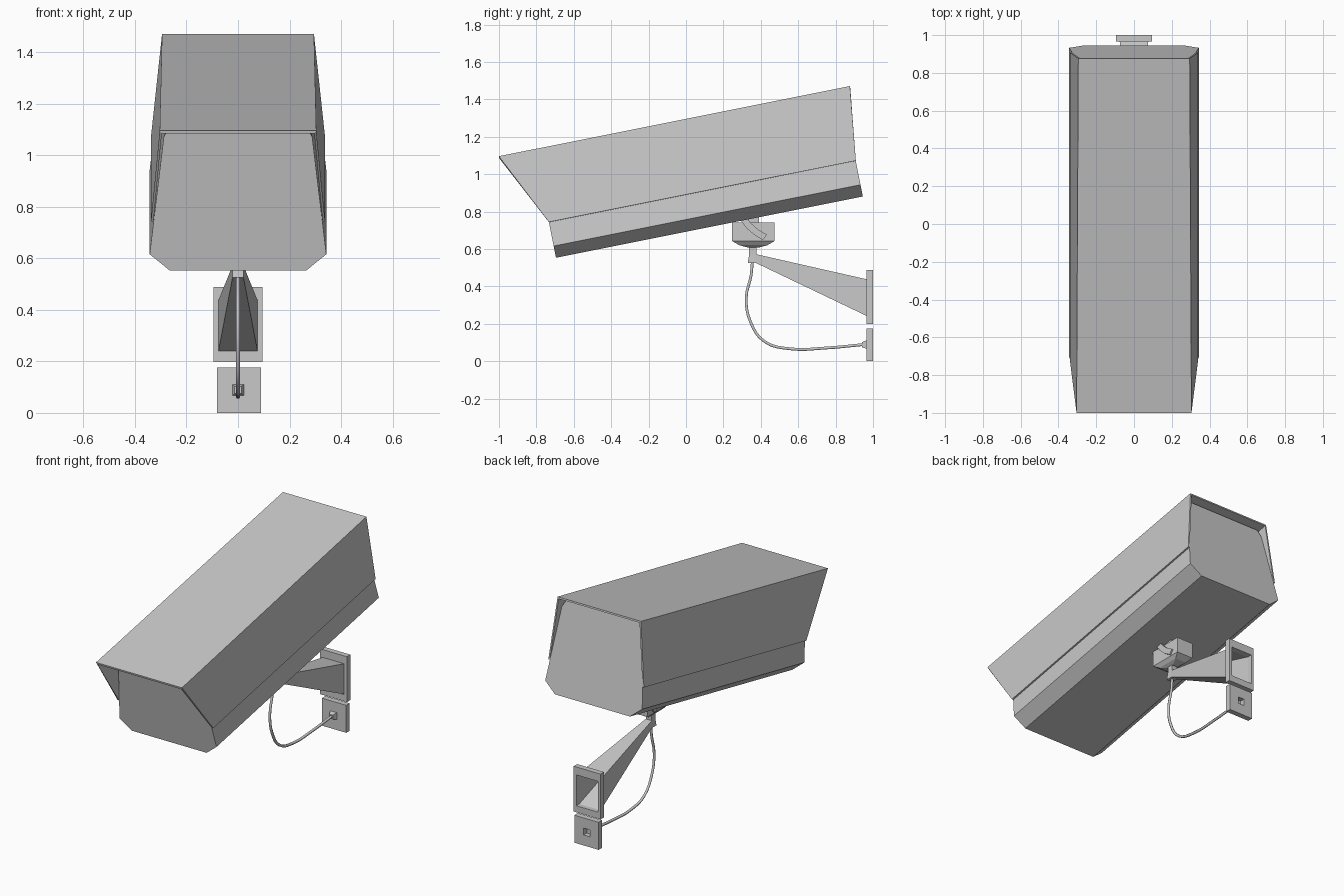
import bpy
import bmesh
from mathutils import Vector

cube = bpy.data.objects.get("Cube")
if cube:
    bpy.data.objects.remove(cube, do_unlink=True)

grey = bpy.data.materials.new("light grey")
grey.use_nodes = True
grey.diffuse_color = (0.58, 0.58, 0.58, 1)
grey.node_tree.nodes["Principled BSDF"].inputs["Base Color"].default_value = grey.diffuse_color


def loft(name, rings, closed=True, caps=(True, True)):
    """Skin a series of equal-length rings, optionally closing the ends."""
    bm = bmesh.new()
    loops = [[bm.verts.new(p) for p in ring] for ring in rings]
    count = len(rings[0])
    for a, b in zip(loops, loops[1:]):
        for i in range(count if closed else count - 1):
            j = (i + 1) % count
            bm.faces.new((a[i], a[j], b[j], b[i]))
    for loop, cap in ((loops[0], caps[0]), (loops[-1], caps[1])):
        if cap:
            bm.faces.new(loop)
    bmesh.ops.recalc_face_normals(bm, faces=bm.faces)
    mesh = bpy.data.meshes.new(name)
    bm.to_mesh(mesh)
    bm.free()
    obj = bpy.data.objects.new(name, mesh)
    mesh.materials.append(grey)
    bpy.context.collection.objects.link(obj)
    return obj


def rect_y(y, half, z0, z1, cx=0.0):
    """Rectangle facing the front at depth y."""
    return [(cx - half, y, z0), (cx + half, y, z0), (cx + half, y, z1), (cx - half, y, z1)]


def rect_z(z, half, y0, y1):
    """Level rectangle at height z."""
    return [(-half, y0, z), (half, y0, z), (half, y1, z), (-half, y1, z)]


def frame(name, outer, inner, y0, y1):
    """Wall plate with a rectangular opening."""
    rings = [rect_y(y0, *outer), rect_y(y1, *outer), rect_y(y1, *inner),
             rect_y(y0, *inner), rect_y(y0, *outer)]
    obj = loft(name, rings, caps=(False, False))
    bm = bmesh.new()
    bm.from_mesh(obj.data)
    bmesh.ops.remove_doubles(bm, verts=bm.verts, dist=0.0001)
    bmesh.ops.recalc_face_normals(bm, faces=bm.faces)
    bm.to_mesh(obj.data)
    bm.free()
    return obj


# Tilted camera axes: s runs backward, t runs upward
origin = Vector((0, -0.695, 0.553))
along = Vector((0, 0.981, 0.196))
upward = Vector((0, -0.196, 0.981))


def tilted(x, s, t):
    return origin + Vector((x, 0, 0)) + along * s + upward * t


# Housing with chamfered corners
half = [(0.265, 0), (0.343, 0.064), (0.327, 0.2), (0.288, 0.53), (0.262, 0.571)]
section = half + [(-x, t) for x, t in reversed(half)]
loft("camera_housing", [[tilted(x, s, t) for x, t in section] for s in (0, 1.672)])

# Thin sun hood that overhangs the front
LOW, HIGH = 0.195, 0.592


def hood_ring(s_low, s_high, top_half):
    return [tilted(-0.338, s_low, LOW), tilted(-top_half, s_high, HIGH),
            tilted(top_half, s_high, HIGH), tilted(0.338, s_low, LOW)]


hood = loft("sun_hood", [hood_ring(0, -0.193, 0.304), hood_ring(1.673, 1.72, 0.295)],
            closed=False, caps=(False, False))
top_face = max(hood.data.polygons, key=lambda f: f.center.z)
shell = hood.modifiers.new("thickness", 'SOLIDIFY')
shell.thickness = 0.01
shell.offset = -1 if top_face.normal.z > 0 else 1
shell.use_even_offset = True

# Swivel mount under the housing
loft("swivel_block", [rect_z(0.742, 0.058, 0.247, 0.473), rect_z(0.642, 0.058, 0.247, 0.473),
                      rect_z(0.62, 0.04, 0.285, 0.435), rect_z(0.608, 0.02, 0.33, 0.39)])
loft("swivel_neck", [rect_z(0.78, 0.04, 0.3, 0.39), rect_z(0.72, 0.04, 0.3, 0.39)])

# Curved tilt straps on both sides of the block
path = [(0.305, 0.765), (0.335, 0.725), (0.375, 0.69), (0.422, 0.662)]
for side, label in ((1, "left"), (-1, "right")):
    rings = []
    for y, z in path:
        rings.append([(side * x, y + d * 0.6, z + d * 0.8)
                      for x, d in ((0.05, -0.018), (0.068, -0.018), (0.068, 0.018), (0.05, 0.018))])
    loft("tilt_strap_" + label, rings)

# Post and tapered hollow arm
loft("arm_post", [rect_z(0.615, 0.02, 0.338, 0.376), rect_z(0.57, 0.02, 0.338, 0.376),
                  rect_z(0.525, 0.022, 0.33, 0.378)])
loft("wall_arm", [rect_y(0.37, 0.021, 0.527, 0.573), rect_y(0.97, 0.076, 0.24, 0.437)],
     caps=(True, False))

# Wall plates
frame("arm_wall_plate", (0.095, 0.198, 0.488), (0.076, 0.24, 0.437), 0.965, 1.0)
frame("cable_wall_plate", (0.086, 0, 0.176, 0.004), (0.022, 0.067, 0.111, 0.002), 0.965, 1.0)
loft("cable_socket", [rect_y(0.94, 0.013, 0.075, 0.102), rect_y(0.968, 0.023, 0.066, 0.112)])

# Hanging cable
curve = bpy.data.curves.new("cable", 'CURVE')
curve.dimensions = '3D'
curve.bevel_depth = 0.0085
curve.bevel_resolution = 1
curve.resolution_u = 4
curve.use_fill_caps = True
points = [(0.355, 0.54), (0.348, 0.46), (0.322, 0.34), (0.345, 0.21), (0.42, 0.105),
          (0.56, 0.066), (0.74, 0.07), (0.95, 0.089)]
spline = curve.splines.new('BEZIER')
spline.bezier_points.add(len(points) - 1)
for bp, (y, z) in zip(spline.bezier_points, points):
    bp.co = (0, y, z)
    bp.handle_left_type = bp.handle_right_type = 'AUTO'
curve.materials.append(grey)
bpy.context.collection.objects.link(bpy.data.objects.new("cable", curve))
